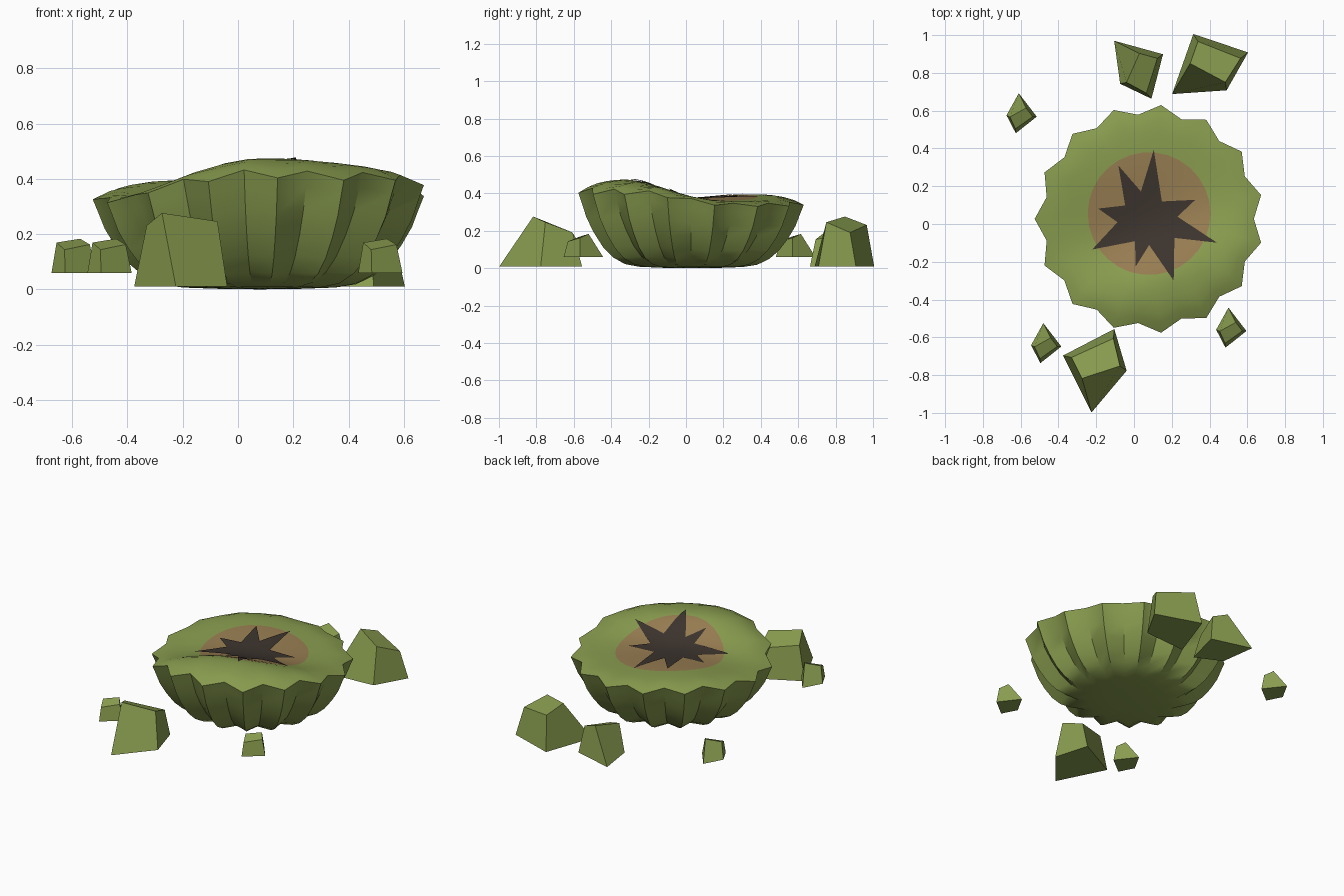
import bpy, math
from math import sin, cos, pi, exp, radians, hypot
from mathutils import Matrix, Vector

if "Cube" in bpy.data.objects:
    bpy.data.objects.remove(bpy.data.objects["Cube"])


def material(name, rgb):
    m = bpy.data.materials.new(name)
    m.diffuse_color = (*rgb, 1)
    m.use_nodes = True
    m.node_tree.nodes["Principled BSDF"].inputs["Base Color"].default_value = m.diffuse_color
    return m


GREEN = material("cactus green", (0.25, 0.335, 0.078))
BROWN = material("burnt brown", (0.31, 0.205, 0.083))
DARK = material("charred dark", (0.045, 0.034, 0.027))


def make(name, verts, faces, mats, smooth=False):
    me = bpy.data.meshes.new(name)
    me.from_pydata(verts, [], faces)
    for m in mats:
        me.materials.append(m)
    ob = bpy.data.objects.new(name, me)
    bpy.context.collection.objects.link(ob)
    if smooth:
        bpy.ops.object.select_all(action='DESELECT')
        bpy.context.view_layer.objects.active = ob
        ob.select_set(True)
        bpy.ops.object.shade_smooth_by_angle(angle=radians(40))
    return ob


CX, CY = 0.08, 0.027           # body axis
BX, BY, BR = 0.08, 0.055, 0.325  # burnt patch
RIM, GROOVE = 0.606, 0.085
LOBES, STEPS = 15, 2
SEG = LOBES * STEPS
# soft bumps of the torn top: height, centre, spread
BUMPS = [(0.04, -0.26, 0.32, 0.27, 0.24), (-0.02, -0.5, -0.2, 0.2, 0.2),
         (0.015, 0.5, -0.25, 0.2, 0.2)]


def top_z(x, y):
    u, v = x - CX, y - CY
    z = 0.356
    for a, bu, bv, su, sv in BUMPS:
        z += a * exp(-((u - bu) / su) ** 2 / 2 - ((v - bv) / sv) ** 2 / 2)
    # slanted front ridge, steep on its inner side
    t = radians(20)
    along = u * cos(t) + (v + 0.36) * sin(t)
    across = -u * sin(t) + (v + 0.36) * cos(t)
    sa = 0.42 if along > 0 else 0.25
    sc = 0.14 if across > 0 else 0.26
    z += 0.118 * exp(-(along / sa) ** 2 / 2 - (across / sc) ** 2 / 2)
    return z - 0.027 * max(0, (hypot(u, v) - 0.47) / 0.136) ** 2


# ribbed bowl body: rim-scaled profile (radius, height share, groove depth)
PROFILE = [(0.15, 0.006, 0.2), (0.28, 0.02, 0.2), (0.355, 0.055, 0.185),
           (0.42, 0.145, 0.155), (0.473, 0.28, 0.13), (0.522, 0.47, 0.11),
           (0.562, 0.67, 0.097), (0.588, 0.87, 0.088), (RIM, 1.0, GROOVE)]


def rib_point(i, r, depth):
    a = pi + 2 * pi * i / SEG
    r *= 1 - depth * sin(pi * (i % STEPS) / STEPS)
    return CX + r * cos(a), CY + r * sin(a)


verts, faces, brown_from = [(CX, CY, 0.0)], [], 0
for r, h, depth in PROFILE:
    for i in range(SEG):
        rim = top_z(*rib_point(i, RIM, GROOVE))
        verts.append((*rib_point(i, r, depth), h * rim))
# top surface rings, from the rim in to the burnt patch and its centre
TOP_OUT, TOP_IN = 6, 8
for k in range(1, TOP_OUT + TOP_IN):
    for i in range(SEG):
        a = pi + 2 * pi * i / SEG
        if k <= TOP_OUT:
            t = k / TOP_OUT
            x0, y0 = rib_point(i, RIM, GROOVE)
            x = x0 + (BX + BR * cos(a) - x0) * t
            y = y0 + (BY + BR * sin(a) - y0) * t
        else:
            r = BR * (1 - (k - TOP_OUT) / TOP_IN)
            x, y = BX + r * cos(a), BY + r * sin(a)
        verts.append((x, y, top_z(x, y)))
rings = len(PROFILE) + TOP_OUT + TOP_IN - 1
verts.append((BX, BY, top_z(BX, BY)))
last = len(verts) - 1
for i in range(SEG):
    faces.append((0, 1 + (i + 1) % SEG, 1 + i))
for k in range(rings - 1):
    if k == len(PROFILE) + TOP_OUT - 1:
        brown_from = len(faces)
    for i in range(SEG):
        j = (i + 1) % SEG
        b = 1 + k * SEG
        faces.append((b + i, b + j, b + SEG + j, b + SEG + i))
for i in range(SEG):
    b = 1 + (rings - 1) * SEG
    faces.append((b + i, b + (i + 1) % SEG, last))
body = make("cactus_stump", verts, faces, [GREEN, BROWN], True)
for p in body.data.polygons:
    if p.index >= brown_from:
        p.material_index = 1

# charred star draped over the burnt patch: (angle, radius) outline
STAR = [(86, .355), (108, .14), (121, .315), (155, .14), (171, .273), (190, .17),
        (210, .348), (240, .15), (255, .273), (270, .15), (291, .363), (320, .175),
        (339, .385), (360, .15), (380, .26), (410, .105)]
SX, SY, SUB, RINGS = 0.08, 0.039, 4, 14
outline = []
for n, (a, r) in enumerate(STAR):
    b, q = STAR[(n + 1) % len(STAR)]
    p0 = Vector((r * cos(radians(a)), r * sin(radians(a))))
    p1 = Vector((q * cos(radians(b)), q * sin(radians(b))))
    outline += [p0.lerp(p1, s / SUB) for s in range(SUB)]
N = len(outline)
LIFT = 0.006
sv = [(SX, SY, top_z(SX, SY) + LIFT)]
for k in range(1, RINGS + 1):
    for p in outline:
        x, y = SX + p.x * k / RINGS, SY + p.y * k / RINGS
        sv.append((x, y, top_z(x, y) + LIFT))
sf = [(0, 1 + i, 1 + (i + 1) % N) for i in range(N)]
for k in range(RINGS - 1):
    b = 1 + k * N
    for i in range(N):
        j = (i + 1) % N
        sf.append((b + i, b + N + i, b + N + j, b + j))
make("charred_star", sv, sf, [DARK], True)

# broken chunks: one skewed block, turned and scaled about its sharp corner
BASE = [(0, 0, 0), (.185, .22, 0), (.12, .44, 0), (-.15, .30, 0)]
TOP = [(-.05, .18, .265), (.15, .245, .235), (.115, .39, .18), (-.105, .29, .22)]
BLOCK = [(3, 2, 1, 0), (4, 5, 6, 7)] + [(i, (i + 1) % 4, 4 + (i + 1) % 4, 4 + i) for i in range(4)]


def chunk(name, pos, turn, size):
    m = Matrix.Translation(pos) @ Matrix.Rotation(radians(turn), 4, 'Z') @ Matrix.Scale(size, 4)
    make(name, [m @ Vector(v) for v in BASE + TOP], BLOCK, [GREEN])


chunk("front_chunk", (-.225, -.998, .01), 0, 1.005)
chunk("back_right_chunk", (.202, .688, .01), -46, 1.005)
chunk("back_chunk", (-.105, .97, .01), -132, .8)
for n, (x, y) in enumerate([(-.61, .692), (.5, -.443), (-.48, -.525)]):
    chunk(f"small_chunk_{n + 1}", (x, y, .06), -169, .465)
